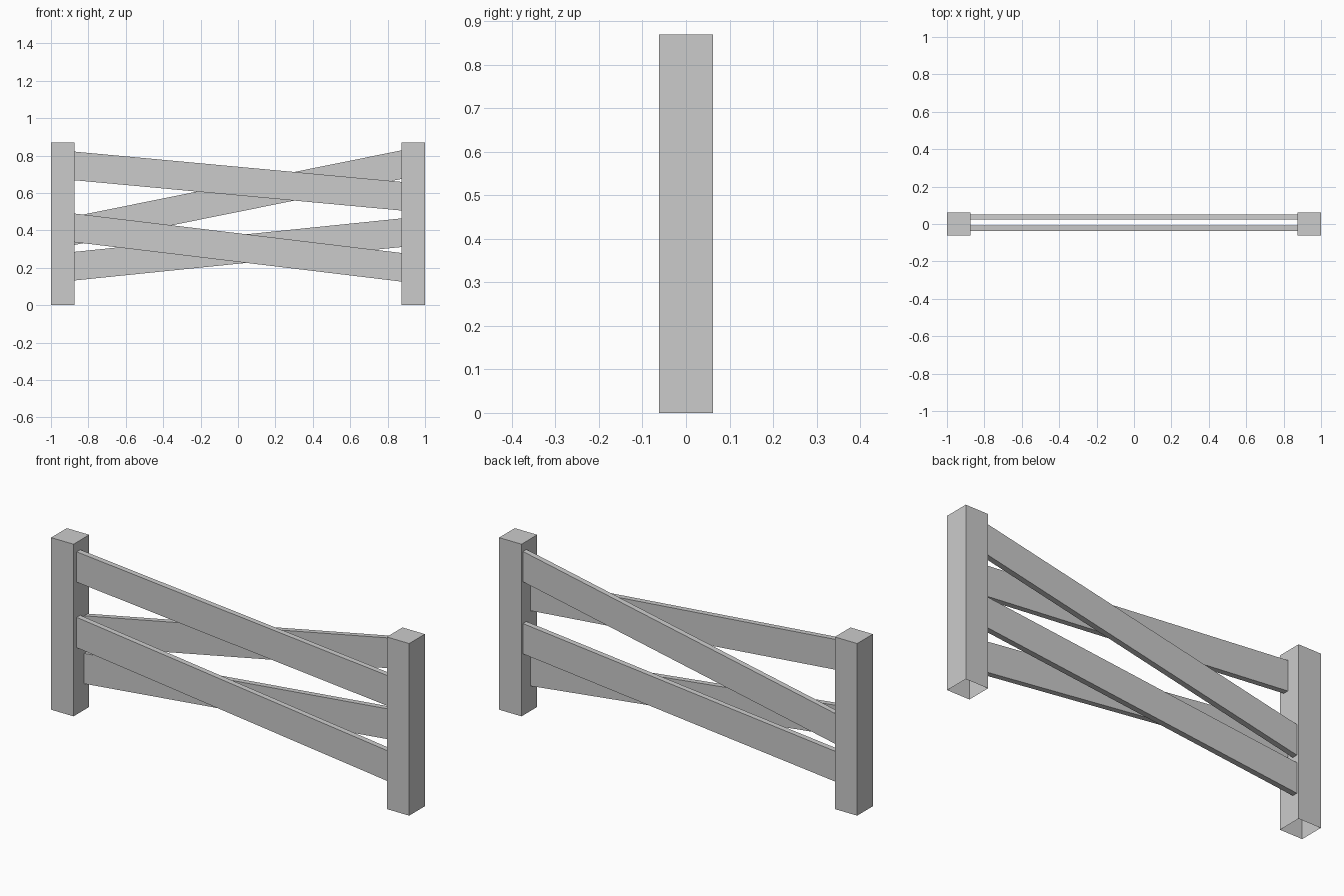
import bpy

if "Cube" in bpy.data.objects:
    bpy.data.objects.remove(bpy.data.objects["Cube"])

def make_object(name, verts, faces):
    mesh = bpy.data.meshes.new(name)
    mesh.from_pydata(verts, [], faces)
    obj = bpy.data.objects.new(name, mesh)
    bpy.context.collection.objects.link(obj)
    return obj

POST = 0.125          # post width
HEIGHT = 0.869        # post height
INNER = 1 - POST      # inner post face

# Side faces shared by posts and rails
SIDES = [(0, 1, 5, 4), (1, 2, 6, 5), (2, 3, 7, 6), (3, 0, 4, 7)]

# Square posts, open underneath
def post(name, x):
    h = POST / 2
    ring = [(x - h, -h), (x + h, -h), (x + h, h), (x - h, h)]
    verts = [(px, py, z) for z in (0, HEIGHT) for px, py in ring]
    make_object(name, verts, SIDES + [(4, 5, 6, 7)])

# Slanted rails with vertical ends butting against the posts
def rail(name, y0, y1, z_left, z_right, depth=0.153):
    verts = []
    for x, z in ((-INNER, z_left), (INNER, z_right)):
        verts += [(x, y0, z), (x, y0, z + depth), (x, y1, z + depth), (x, y1, z)]
    faces = [tuple(reversed(f)) for f in SIDES]
    make_object(name, verts, faces)

for side, x in (("left", -1), ("right", 1)):
    post(side + "_post", x * (1 - POST / 2))

FRONT = (-0.037, -0.009)
BACK = (0.023, 0.051)
rail("front_upper_rail", *FRONT, 0.668, 0.506)
rail("front_lower_rail", *FRONT, 0.337, 0.126)
rail("back_upper_rail", *BACK, 0.322, 0.675)
rail("back_lower_rail", *BACK, 0.132, 0.311)
